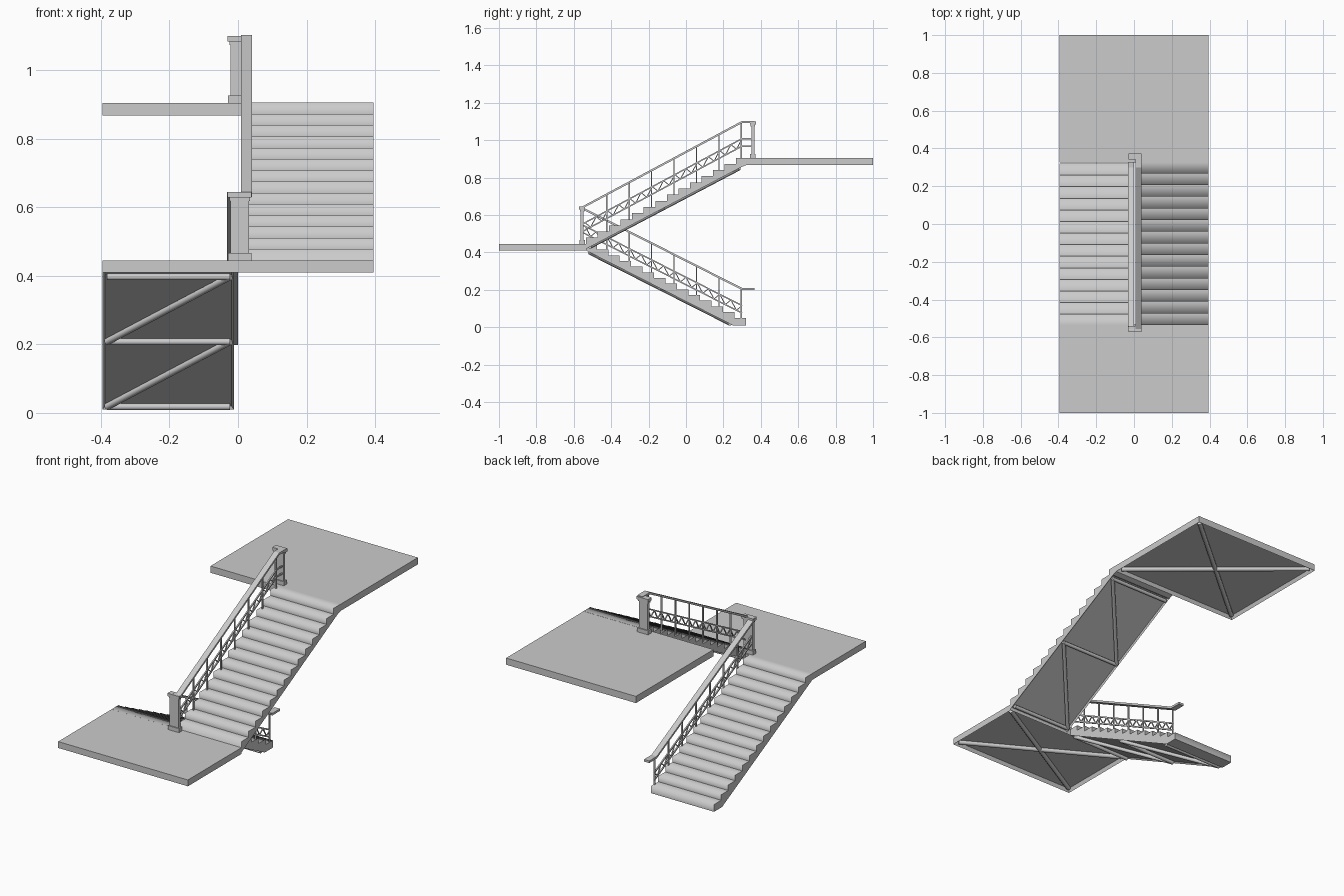
import bpy, bmesh, math
from mathutils import Vector, Matrix

if "Cube" in bpy.data.objects:
    bpy.data.objects.remove(bpy.data.objects["Cube"])

grey = bpy.data.materials.new("concrete_grey")
grey.use_nodes = True
grey.diffuse_color = (0.6, 0.6, 0.6, 1)
grey.node_tree.nodes["Principled BSDF"].inputs["Base Color"].default_value = (0.6, 0.6, 0.6, 1)


def finish(name, bm):
    mesh = bpy.data.meshes.new(name)
    bm.to_mesh(mesh)
    bm.free()
    mesh.materials.append(grey)
    obj = bpy.data.objects.new(name, mesh)
    bpy.context.scene.collection.objects.link(obj)
    return obj


def prism(profile, x0, x1):
    """Extrude a (y, z) outline from x0 to x1."""
    bm = bmesh.new()
    face = bm.faces.new([bm.verts.new((x0, y, z)) for y, z in profile])
    new = bmesh.ops.extrude_face_region(bm, geom=[face])["geom"]
    bmesh.ops.translate(bm, vec=(x1 - x0, 0, 0),
                        verts=[v for v in new if isinstance(v, bmesh.types.BMVert)])
    bmesh.ops.recalc_face_normals(bm, faces=bm.faces[:])
    return bm


def recess_underside(bm, rim, depth):
    face = max((f for f in bm.faces if f.normal.z < -0.3), key=lambda f: f.calc_area())
    bmesh.ops.inset_region(bm, faces=[face], thickness=rim, depth=-depth)
    bm.normal_update()


def rods(name, pairs, radius, sides=8):
    """One object of straight rods between pairs of points."""
    bm = bmesh.new()
    for a, b in pairs:
        a, b = Vector(a), Vector(b)
        turn = (b - a).to_track_quat('Z', 'Y').to_matrix().to_4x4()
        spin = Matrix.Rotation(math.pi / sides, 4, 'Z')
        bmesh.ops.create_cone(bm, cap_ends=True, segments=sides, radius1=radius, radius2=radius,
                              depth=(b - a).length,
                              matrix=Matrix.Translation((a + b) / 2) @ turn @ spin)
    for f in bm.faces:
        f.smooth = sides > 4 and len(f.verts) == 4
    for e in bm.edges:
        e.smooth = all(len(f.verts) == 4 for f in e.link_faces)
    return finish(name, bm)


# Landings: slabs with a recessed underside and crossed braces
def landing(name, y0, y1, z0, z1):
    bm = prism([(y0, z0), (y1, z0), (y1, z1), (y0, z1)], -0.395, 0.395)
    recess_underside(bm, 0.012, 0.02)
    finish(name, bm)
    a, b, z = y0 + 0.02, y1 - 0.02, z0 + 0.012
    rods(name + "_cross_brace", [((-0.375, a, z), (0.375, b, z)),
                                 ((0.375, a, z), (-0.375, b, z))], 0.012)


landing("lower_landing", -1, -0.533, 0.41, 0.445)
landing("upper_landing", 0.325, 1, 0.868, 0.905)


# Flights: stepped outline with rounded-looking nosings and a braced soffit
def flight(name, x0, x1, start, way, run, first, rise, count, end, foot, under):
    outline = [(start, foot)]
    for i in range(count):
        y, z = start + way * run * i, first + rise * i
        outline += [(y, z), (y + way * run if i < count - 1 else end, z)]
    bm = prism(outline + under, x0, x1)
    recess_underside(bm, 0.01, 0.008)
    for f in bm.faces:
        f.smooth = True
    for e in bm.edges:
        e.smooth = (e.is_convex and abs(e.verts[0].co.y - end) > 0.001
                    and all(abs(f.normal.x) < 0.1 and f.normal.z > -0.1 for f in e.link_faces))
    finish(name, bm)


def soffit_braces(name, x0, x1, low, high):
    def at(x, t):
        return (x, low[0] + (high[0] - low[0]) * t, low[1] + (high[1] - low[1]) * t)
    a, b = x0 + 0.012, x1 - 0.012
    pairs = [(at(a, t), at(b, t)) for t in (0.02, 0.5, 0.98)]
    pairs += [(at(a, t), at(b, t + 0.48)) for t in (0.02, 0.5)]
    rods(name, pairs, 0.01)


flight("lower_flight", -0.395, -0.012, 0.32, -1, 0.0613, 0.05, 0.0304, 14, -0.535, 0.01,
       [(-0.535, 0.41), (0.25, 0.01)])
soffit_braces("lower_flight_braces", -0.395, -0.012, (0.25, 0.01), (-0.53, 0.405))
flight("upper_flight", 0.01, 0.395, -0.535, 1, 0.0618, 0.478, 0.0329, 14, 0.327, 0.418,
       [(0.327, 0.868), (0.3, 0.858)])
soffit_braces("upper_flight_braces", 0.01, 0.395, (-0.53, 0.42), (0.3, 0.856))


# Railings: flat handrail, balusters and a trussed band below
def railing(name, x, top, slope, tread, band_end):
    def rail(y, drop=0):
        return top + slope * (min(y, 0.3) - 0.3) - drop

    path = [-0.56, 0.3, 0.365]
    outline = [(y, rail(y)) for y in path] + [(y, rail(y, 0.012)) for y in reversed(path)]
    finish(name + "_handrail", prism(outline, x - 0.016, x + 0.016))

    posts = [0.296 - 0.12 * i for i in range(7)]
    rods(name + "_balusters", [((x, y, tread(y)), (x, y, rail(y, 0.006))) for y in posts], 0.005, 4)

    drops = (0.095, 0.135)
    stops = [-0.55, 0.3] + ([band_end] if band_end > 0.3 else [])
    rods(name + "_band_rails", [((x, a, rail(a, d)), (x, b, rail(b, d)))
                                for d in drops for a, b in zip(stops, stops[1:])], 0.005, 4)
    n = 28
    ys = [-0.54 + 0.84 * i / n for i in range(n + 1)]
    zig = [(x, y, rail(y, drops[i % 2])) for i, y in enumerate(ys)]
    rods(name + "_band_truss", list(zip(zig, zig[1:])), 0.0035, 4)


railing("lower_railing", -0.016, 0.21, -0.506,
        lambda y: 0.05 + 0.0304 * math.floor((0.32 - y) / 0.0613), 0.3)
railing("upper_railing", 0.025, 1.103, 0.535,
        lambda y: 0.478 + 0.0329 * math.floor((y + 0.535) / 0.0618), 0.355)


# Newel posts: base, shaft and flared cap
def newel(name, y, z0, z1):
    bm = bmesh.new()
    parts = [(0.068, 0.028, z0, z0 + 0.022), (0.054, 0.016, z0, z1),
             (0.060, 0.022, z1 - 0.026, z1 - 0.016), (0.070, 0.032, z1 - 0.016, z1)]
    for w, d, a, b in parts:
        bmesh.ops.create_cube(bm, size=1, matrix=Matrix.Translation((0.005, y, (a + b) / 2))
                              @ Matrix.Diagonal((w, d, b - a, 1)))
    finish(name, bm)


newel("landing_newel", -0.555, 0.445, 0.645)
newel("top_newel", 0.357, 0.905, 1.1)
